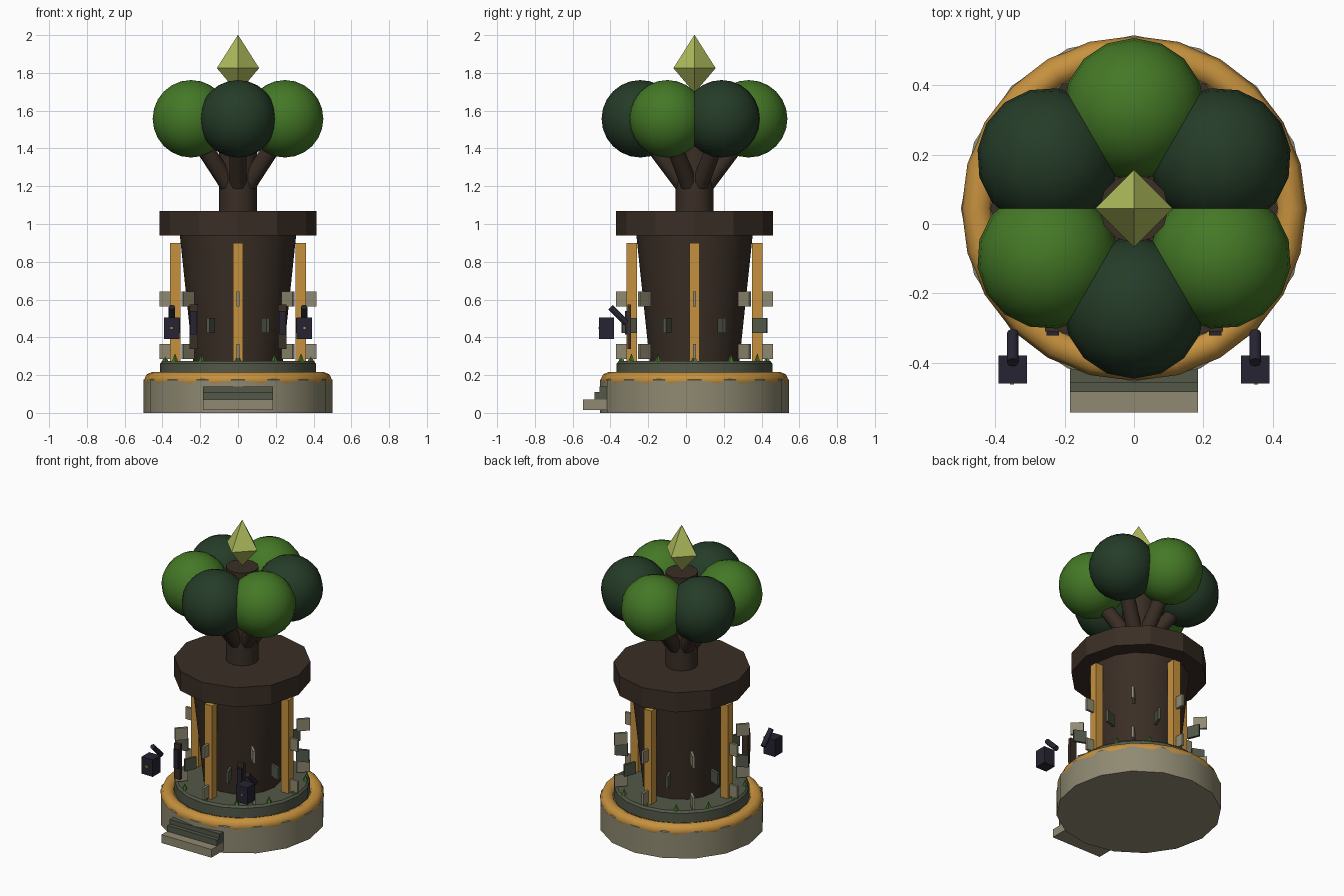
import bpy, bmesh, math
from mathutils import Vector, Matrix

if "Cube" in bpy.data.objects:
    bpy.data.objects.remove(bpy.data.objects["Cube"])

CY = 0.045  # tower axis in y


def material(name, rgb):
    m = bpy.data.materials.new(name)
    lin = [((c / 255 + 0.055) / 1.055) ** 2.4 for c in rgb]
    m.diffuse_color = (*lin, 1)
    m.use_nodes = True
    m.node_tree.nodes["Principled BSDF"].inputs["Base Color"].default_value = m.diffuse_color
    return m


STONE = material("pale_stone", (144, 138, 114))
MOSS = material("mossy_stone", (82, 88, 72))
GOLD = material("gold", (198, 145, 62))
BARK = material("bark", (58, 46, 37))
LEAF = material("leaf_green", (68, 120, 38))
PINE = material("dark_leaf_green", (37, 60, 40))
IRON = material("dark_iron", (38, 36, 50))
CRYSTAL = material("crystal", (176, 188, 92))


def finish(name, bm, mat, smooth=0):
    bmesh.ops.recalc_face_normals(bm, faces=bm.faces)
    me = bpy.data.meshes.new(name)
    bm.to_mesh(me)
    bm.free()
    me.materials.append(mat)
    ob = bpy.data.objects.new(name, me)
    bpy.context.collection.objects.link(ob)
    if smooth:
        bpy.context.view_layer.objects.active = ob
        ob.select_set(True)
        bpy.ops.object.shade_smooth_by_angle(angle=math.radians(smooth))
        ob.select_set(False)
    return ob


def lathe(name, profile, sides, mat, smooth=0, closed=False):
    """Spin (radius, z) points around the tower axis."""
    bm = bmesh.new()
    rings = [[bm.verts.new((r * math.cos(2 * math.pi * i / sides),
                            CY + r * math.sin(2 * math.pi * i / sides), z))
              for i in range(sides)] for r, z in profile]
    pairs = list(zip(rings, rings[1:]))
    if closed:
        pairs.append((rings[-1], rings[0]))
    else:
        bm.faces.new(rings[0])
        bm.faces.new(rings[-1])
    for a, b in pairs:
        for i in range(sides):
            j = (i + 1) % sides
            bm.faces.new((a[i], a[j], b[j], b[i]))
    return finish(name, bm, mat, smooth)


def box(name, centre, size, mat, turn=0):
    bm = bmesh.new()
    bmesh.ops.create_cube(bm, size=1, matrix=Matrix.Translation(centre)
                          @ Matrix.Rotation(turn, 4, 'Z') @ Matrix.Diagonal((*size, 1)))
    return finish(name, bm, mat)


def rod(name, a, b, r1, r2, mat, sides=8):
    a, b = Vector(a), Vector(b)
    d = b - a
    bm = bmesh.new()
    bmesh.ops.create_cone(bm, cap_ends=True, segments=sides, radius1=r1, radius2=r2, depth=d.length,
                          matrix=Matrix.Translation((a + b) / 2) @ d.to_track_quat('Z', 'Y').to_matrix().to_4x4())
    return finish(name, bm, mat, 50)


def polar(r, deg, z):
    t = math.radians(deg)
    return (r * math.cos(t), CY + r * math.sin(t), z)


# round base, gold ring and mossy floor
lathe("base", [(0.5, 0), (0.5, 0.175), (0.47, 0.19)], 16, STONE, 30)
lathe("gold_ring", [(0.453 + 0.045 * math.cos(k * math.pi / 4), 0.172 + 0.045 * math.sin(k * math.pi / 4))
                    for k in range(8)], 24, GOLD, 50, closed=True)
lathe("floor_disc", [(0.412, 0.15), (0.412, 0.262), (0.4, 0.275)], 20, MOSS, 30)

# front steps
box("lower_step", (0, -0.475, 0.043), (0.37, 0.14, 0.055), STONE)
box("middle_step", (0, -0.445, 0.09), (0.37, 0.08, 0.04), MOSS)
box("upper_step", (0, -0.43, 0.125), (0.37, 0.055, 0.03), MOSS)

# trunk, collar and upper trunk
lathe("trunk", [(0.235, 0.25), (0.31, 0.96)], 16, BARK, 40)
lathe("collar", [(0.415, 0.94), (0.415, 1.07)], 12, BARK)
lathe("upper_trunk", [(0.1, 1.05), (0.1, 1.69)], 12, BARK, 40)

# gold columns
for k in range(4):
    box("gold_column", polar(0.333, 90 * k, 0.588), (0.055, 0.055, 0.625), GOLD, math.pi / 2 * k)

# stone fins in three staggered rows
for z, offset, mat in ((0.325, 0, STONE), (0.463, 22.5, MOSS), (0.602, 0, STONE)):
    for k in range(8):
        a = 45 * k + offset
        box("stone_fin", polar(0.375, a, z), (0.08, 0.016, 0.08), mat, math.radians(a))

# grass tufts on the floor
for k in range(12):
    rod("grass_tuft", polar(0.385, 30 * k, 0.27), polar(0.385, 30 * k, 0.315), 0.018, 0, LEAF, 5)

# wall shutters and hanging lanterns on both sides
for s in (-1, 1):
    box("shutter_board", (s * 0.235, -0.3, 0.457), (0.045, 0.02, 0.235), BARK)
    box("shutter_plate", (s * 0.235, -0.315, 0.478), (0.036, 0.014, 0.125), IRON)
    rod("lantern_arm", (s * 0.35, -0.315, 0.475), (s * 0.35, -0.4, 0.56), 0.017, 0.017, IRON)
    box("lantern", (s * 0.35, -0.42, 0.448), (0.082, 0.08, 0.113), IRON)
    box("lantern_stud", (s * 0.352, -0.46, 0.45), (0.012, 0.008, 0.012), GOLD)

# branches carrying round foliage, alternating greens
for k in range(6):
    a = -90 + 60 * k
    rod("branch", polar(0.06, a, 1.21), polar(0.28, a, 1.5), 0.047, 0.045, BARK, 10)
    bm = bmesh.new()
    bmesh.ops.create_uvsphere(bm, u_segments=16, v_segments=12, radius=0.205,
                              matrix=Matrix.Translation(polar(0.287, a, 1.557))
                              @ Matrix.Rotation(math.radians(a), 4, 'Z'))
    finish("foliage", bm, LEAF if k % 2 else PINE, 60)

# crystal on top
lathe("crystal", [(0.001, 1.695), (0.112, 1.825), (0.001, 2.0)], 4, CRYSTAL)
